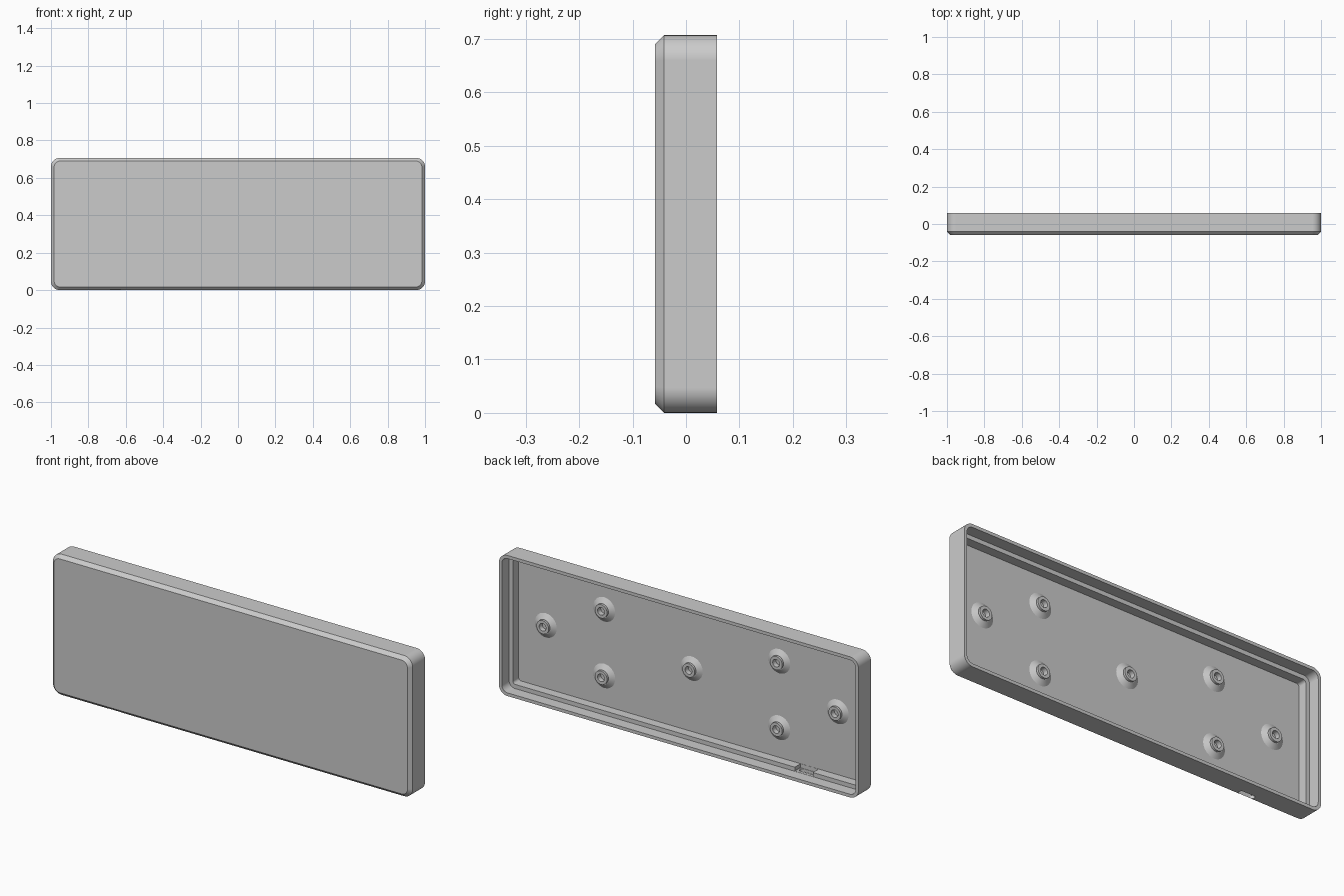
import bpy, bmesh, math
from mathutils import Vector

cube = bpy.data.objects.get("Cube")
if cube:
    bpy.data.objects.remove(cube, do_unlink=True)

WIDTH, HEIGHT = 2.0, 0.707
FRONT, BACK, FLOOR, LEDGE = -0.058, 0.058, -0.046, 0.0
MID_Z = HEIGHT / 2

grey = bpy.data.materials.new("light grey plastic")
grey.use_nodes = True
colour = (0.6, 0.6, 0.6, 1)
grey.diffuse_color = colour
grey.node_tree.nodes["Principled BSDF"].inputs["Base Color"].default_value = colour


def rounded_rect(cx, cz, width, height, radius, y, steps=8):
    """Points of a rounded rectangle in the plane at depth y."""
    points = []
    corners = [(1, 1), (-1, 1), (-1, -1), (1, -1)]
    for i, (sx, sz) in enumerate(corners):
        for k in range(steps + 1):
            a = (i + k / steps) * math.pi / 2
            points.append(Vector((cx + sx * (width / 2 - radius) + radius * math.cos(a), y,
                                  cz + sz * (height / 2 - radius) + radius * math.sin(a))))
    return points


def loft(name, rings, closed=False):
    """Skin a stack of equal rings, either capped or joined end to start."""
    bm = bmesh.new()
    loops = [[bm.verts.new(p) for p in ring] for ring in rings]
    pairs = list(zip(loops, loops[1:]))
    if closed:
        pairs.append((loops[-1], loops[0]))
    else:
        bm.faces.new(loops[0])
        bm.faces.new(loops[-1])
    for a, b in pairs:
        n = len(a)
        for i in range(n):
            j = (i + 1) % n
            bm.faces.new((a[i], a[j], b[j], b[i]))
    bmesh.ops.recalc_face_normals(bm, faces=bm.faces)
    mesh = bpy.data.meshes.new(name)
    bm.to_mesh(mesh)
    bm.free()
    mesh.materials.append(grey)
    obj = bpy.data.objects.new(name, mesh)
    bpy.context.collection.objects.link(obj)
    return obj


def cut(target, cutter):
    """Subtract the cutter from the target and discard it."""
    mod = target.modifiers.new("cut", "BOOLEAN")
    mod.operation, mod.solver, mod.object = "DIFFERENCE", "EXACT", cutter
    graph = bpy.context.evaluated_depsgraph_get()
    graph.update()
    mesh = bpy.data.meshes.new_from_object(target.evaluated_get(graph))
    target.modifiers.clear()
    target.data = mesh
    bpy.data.objects.remove(cutter, do_unlink=True)


# Tray: chamfered front, straight sides, rim, stepped ledge and inner floor
profile = [  # inset, depth, corner radius
    (0.017, FRONT, 0.032), (0, -0.041, 0.047), (0, BACK, 0.047),
    (0.016, BACK, 0.032), (0.016, LEDGE, 0.032),
    (0.037, LEDGE, 0.014), (0.037, FLOOR, 0.014)]
tray = loft("tray", [rounded_rect(0, MID_Z, WIDTH - 2 * d, HEIGHT - 2 * d, r, y)
                     for d, y, r in profile])

# Connector opening: recess in the lower ledge and an oval slot through the wall
PORT_X, PORT_Y = -0.655, -0.029
recess = loft("recess_cutter", [rounded_rect(PORT_X, 0.035, 0.1, 0.036, 0.001, y, 1)
                                for y in (FLOOR + 0.001, 0.02)])
cut(tray, recess)
slot_ring = rounded_rect(PORT_X, PORT_Y, 0.085, 0.028, 0.0138, 0)
slot = loft("slot_cutter", [[Vector((p.x, p.z, z)) for p in slot_ring]
                            for z in (-0.02, 0.03)])
cut(tray, slot)

# Screw posts: flared foot, short collar and a blind hole
post_profile = [(0.061, FLOOR - 0.003), (0.061, FLOOR), (0.037, -0.031), (0.034, -0.031),
                (0.034, -0.02), (0.019, -0.02), (0.019, FLOOR + 0.001)]


def circle(cx, cz, radius, y, count=32):
    return [Vector((cx + radius * math.cos(math.tau * i / count), y,
                    cz + radius * math.sin(math.tau * i / count))) for i in range(count)]


posts = [(0, 0), (0.812, 0), (-0.812, 0)]
posts += [(sx * 0.487, sz * 0.167) for sx in (1, -1) for sz in (1, -1)]
parts = [tray]
for i, (x, dz) in enumerate(posts):
    parts.append(loft(f"screw_post_{i + 1}",
                      [circle(x, MID_Z + dz, r, y) for r, y in post_profile]))

# Smooth curved faces while keeping the edges crisp
bpy.ops.object.select_all(action="DESELECT")
for part in parts:
    part.select_set(True)
bpy.context.view_layer.objects.active = tray
bpy.ops.object.shade_smooth_by_angle(angle=math.radians(30))
for part in parts:
    part.modifiers.new("even_shading", "WEIGHTED_NORMAL").keep_sharp = True
